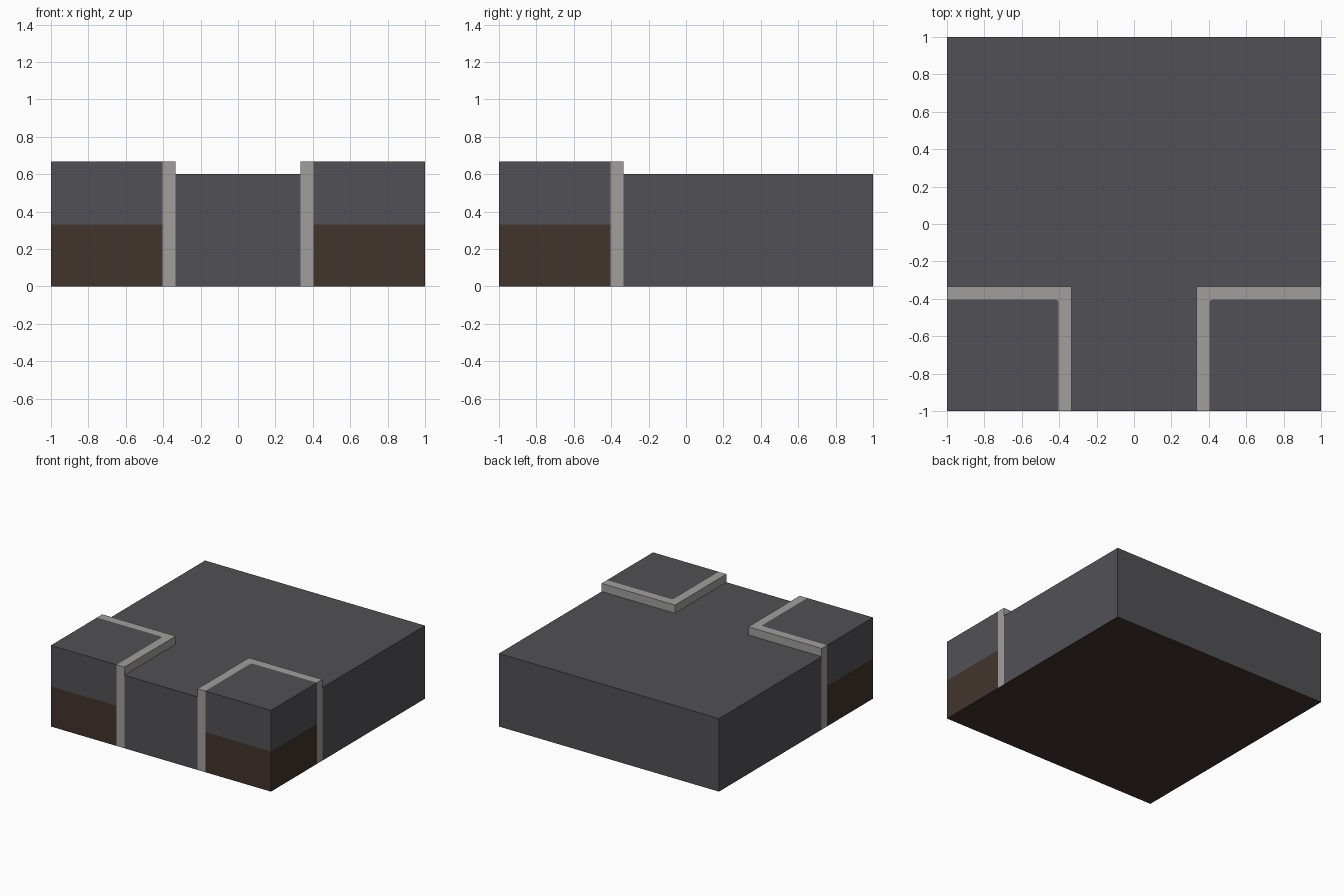
import bpy, bmesh, math

if "Cube" in bpy.data.objects:
    bpy.data.objects.remove(bpy.data.objects["Cube"])


def material(name, rgb):
    m = bpy.data.materials.new(name)
    m.diffuse_color = (*rgb, 1)
    m.use_nodes = True
    m.node_tree.nodes["Principled BSDF"].inputs["Base Color"].default_value = m.diffuse_color
    return m


asphalt = material("asphalt grey", (0.083, 0.081, 0.091))
stone = material("kerb stone", (0.352, 0.347, 0.335))
soil = material("soil brown", (0.054, 0.034, 0.026))

ROAD, TOP, SOIL = 0.60, 0.667, 0.33   # heights
OUT, INN, R = 0.333, 0.403, 0.02      # kerb outer edge, inner edge, inner corner radius


def prism(name, outline, z0, z1, mat, mirror=False):
    """Extrude a plan outline; faces lying on the ground become soil."""
    bm = bmesh.new()
    base = bm.faces.new([bm.verts.new((x, y, z0)) for x, y in outline])
    top = bmesh.ops.extrude_face_region(bm, geom=[base], use_keep_orig=True)["geom"]
    for v in top:
        if isinstance(v, bmesh.types.BMVert):
            v.co.z = z1
    bmesh.ops.recalc_face_normals(bm, faces=bm.faces)
    for f in bm.faces:
        f.material_index = int(f.calc_center_median().z < 1e-4)
    me = bpy.data.meshes.new(name)
    bm.to_mesh(me)
    bm.free()
    me.materials.append(mat)
    me.materials.append(soil)
    ob = bpy.data.objects.new(name, me)
    bpy.context.collection.objects.link(ob)
    if mirror:
        ob.modifiers.new("Mirror", "MIRROR").use_mirror_merge = False
    return ob


# T-junction road block
prism("road", [(-1, 1), (-1, -OUT), (-OUT, -OUT), (-OUT, -1),
               (OUT, -1), (OUT, -OUT), (1, -OUT), (1, 1)], 0, ROAD, asphalt)

# rounded inner corner shared by kerb and pavement
arc = [(INN + R - R * math.cos(a), -INN - R + R * math.sin(a))
       for a in (math.pi / 2 * i / 4 for i in range(5))]
inner = [(INN, -1)] + arc + [(1, -INN)]

# kerbs, mirrored to both front corners
prism("kerb", inner + [(1, -OUT), (OUT, -OUT), (OUT, -1)], 0, TOP, stone, True)

# pavement corners above soil
prism("pavement", inner + [(1, -1)], SOIL, TOP, asphalt, True)
prism("soil_base", inner + [(1, -1)], 0, SOIL, soil, True)
